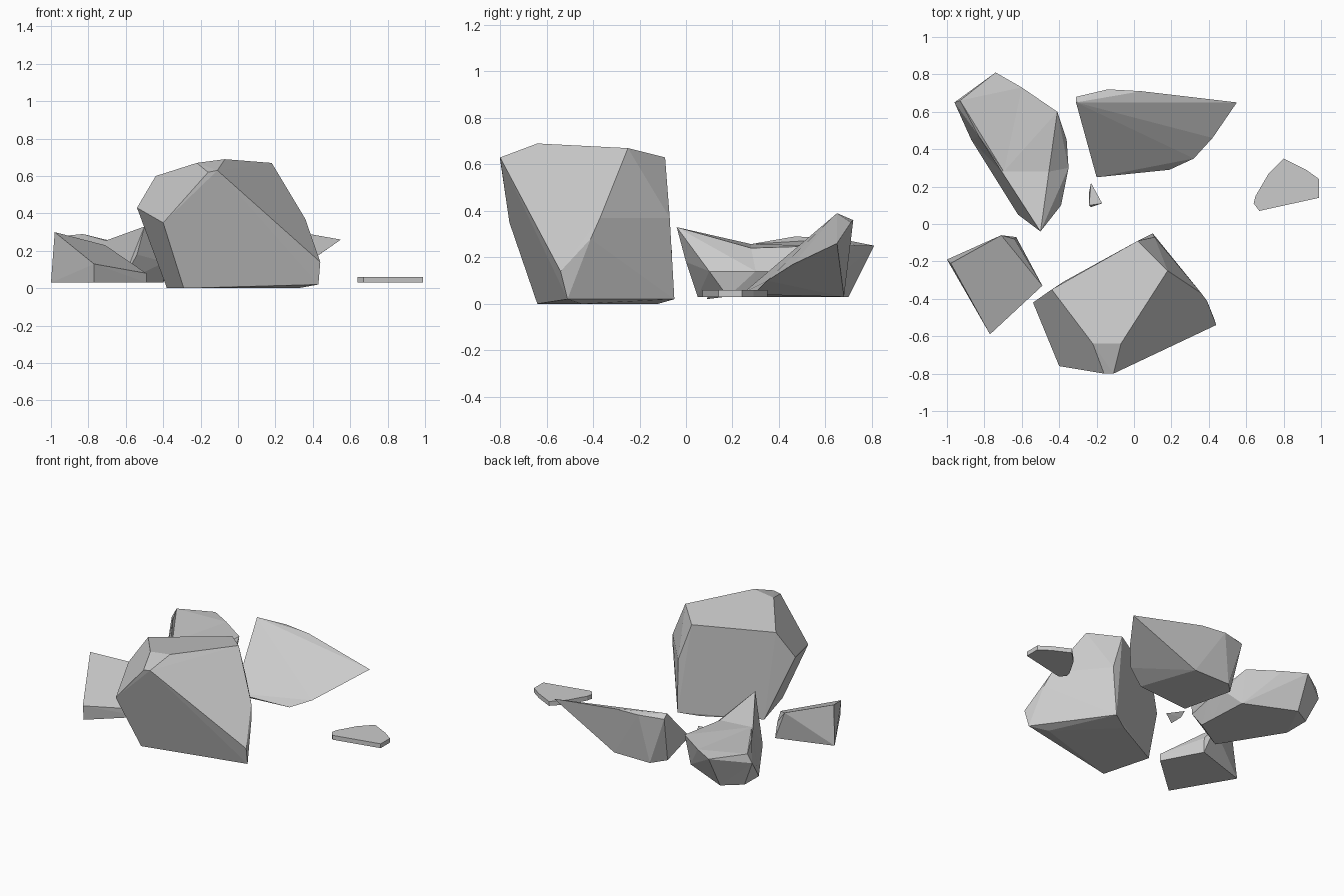
import bpy
import bmesh
from math import radians
from mathutils import Vector

HUNDREDTH = 0.01

start_cube = bpy.data.objects.get("Cube")
if start_cube:
    bpy.data.objects.remove(start_cube, do_unlink=True)

# One plain grey stone for every piece
stone = bpy.data.materials.new("grey_stone")
stone.use_nodes = True
stone.diffuse_color = (0.6, 0.6, 0.6, 1)
shader = next(n for n in stone.node_tree.nodes if n.type == "BSDF_PRINCIPLED")
shader.inputs["Base Color"].default_value = stone.diffuse_color
shader.inputs["Roughness"].default_value = 0.9


def chipped_rock(name, corners, fold_y=None, fold_depth=0):
    """Wrap flat facets around corner points; optionally sink a saddle across the top."""
    bm = bmesh.new()
    for corner in corners:
        bm.verts.new(Vector(corner) * HUNDREDTH)
    hull = bmesh.ops.convex_hull(bm, input=bm.verts[:])
    loose = {item for item in hull["geom_interior"] + hull["geom_unused"]
             if isinstance(item, bmesh.types.BMVert)}
    bmesh.ops.delete(bm, geom=list(loose), context="VERTS")
    bmesh.ops.dissolve_limit(bm, angle_limit=radians(3),
                             verts=bm.verts[:], edges=bm.edges[:])

    if fold_y is not None:
        cut = bmesh.ops.bisect_plane(
            bm, geom=bm.verts[:] + bm.edges[:] + bm.faces[:],
            plane_co=Vector((0, fold_y, 0)) * HUNDREDTH,
            plane_no=Vector((0, 1, 0)))
        ring = [v for v in cut["geom_cut"] if isinstance(v, bmesh.types.BMVert)]
        middle = sum(v.co.z for v in ring) / len(ring)
        for vert in ring:
            if vert.co.z > middle:
                vert.co.z -= fold_depth * HUNDREDTH
        bmesh.ops.triangulate(bm, faces=bm.faces[:])

    bmesh.ops.recalc_face_normals(bm, faces=bm.faces[:])
    mesh = bpy.data.meshes.new(name)
    bm.to_mesh(mesh)
    bm.free()
    mesh.materials.append(stone)
    rock = bpy.data.objects.new(name, mesh)
    bpy.context.scene.collection.objects.link(rock)
    return rock


def slab(outline, low, high):
    """Corner points of a flat plate."""
    return [(x, y, z) for x, y in outline for z in (low, high)]


# Large boulder: crown, shoulders, then foot
chipped_rock("large_boulder", [
    (-22, -64, 67),
    (-7, -64, 69),
    (18, -25, 67),
    (2, -9, 63),
    (-44, -35, 60),
    (-16, -80, 62),
    (-11, -80, 63),
    (-40, -76, 35),
    (-54, -42, 43),
    (36, -37, 37),
    (39, -41, 28),
    (44, -54, 14),
    (11, -7, 37),
    (43, -51, 2),
    (32, -45, 0),
    (10, -5, 2),
    (-2, -12, 0),
    (-29, -64, 0),
    (-38, -31, 0),
])

# Wedge block: sloping top, then base
chipped_rock("wedge_block", [
    (-98, -21, 30),
    (-71, -6, 23),
    (-64, -8, 14),
    (-49, -33, 8),
    (-77, -59, 13),
    (-100, -19, 3),
    (-77, -58, 3),
    (-49, -33, 3),
    (-63, -7, 3),
])

# Long rock: crest, right shoulder, then base
chipped_rock("long_rock", [
    (-50, -4, 33),
    (-57, 8, 32),
    (-83, 47, 29),
    (-93, 66, 28),
    (-74, 81, 25),
    (-60, 73, 25),
    (-41, 60, 25),
    (-48, 30, 29),
    (-36, 45, 14),
    (-35, 30, 14),
    (-39, 10, 14),
    (-96, 65, 22),
    (-54, 0, 18),
    (-87, 45, 3),
    (-62, 5, 3),
    (-88, 62, 4),
    (-75, 70, 3),
    (-42, 55, 3),
    (-40, 18, 3),
], fold_y=28, fold_depth=5)

# Leaning rock: back ridge, pointed tip, then base
chipped_rock("leaning_rock", [
    (-31, 65, 39),
    (-31, 68, 36),
    (-14, 72, 36),
    (4, 71, 35),
    (55, 65, 26),
    (42, 46, 17),
    (32, 35, 10),
    (19, 29, 4),
    (-20, 25, 5),
    (-19, 27, 3),
    (7, 68, 3),
    (-20, 68, 3),
    (-28, 60, 4),
])

# Small fragments lying apart
chipped_rock("flat_chip", slab([
    (67, 7),
    (64, 11),
    (65, 15),
    (72, 27),
    (80, 35),
    (92, 29),
    (99, 24),
    (99, 14),
], 3, 6))

chipped_rock("small_shard", [
    (-23, 22, 5),
    (-17, 11, 6),
    (-24, 10, 6),
    (-24, 17, 3),
    (-23, 9, 2),
])
